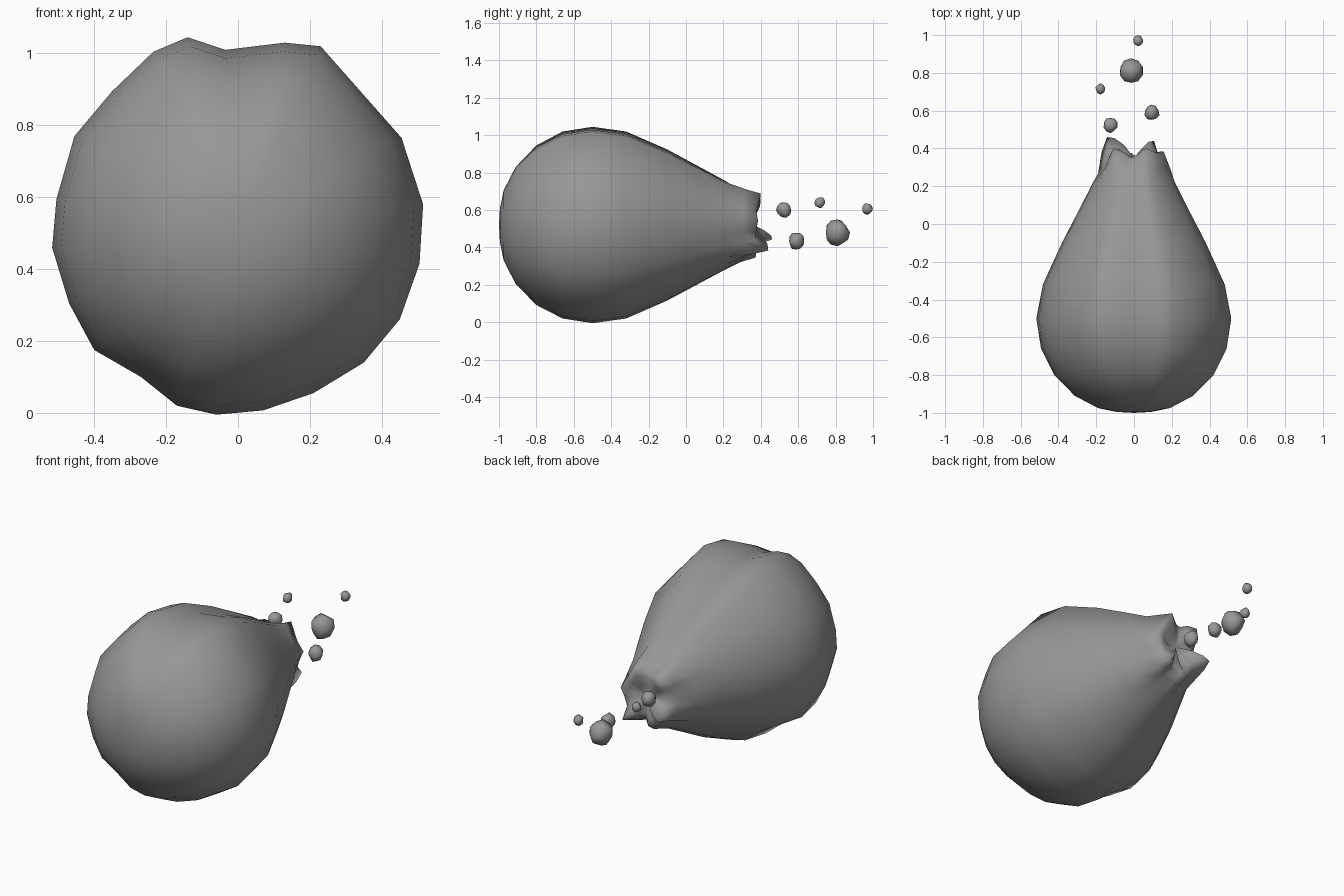
import bpy, bmesh, math, random
from mathutils import Vector

if "Cube" in bpy.data.objects:
    bpy.data.objects.remove(bpy.data.objects["Cube"])

CZ = 0.525   # height of the long axis

mat = bpy.data.materials.new("dark_grey")
mat.diffuse_color = (.31, .31, .31, 1)
mat.use_nodes = True
mat.node_tree.nodes["Principled BSDF"].inputs["Base Color"].default_value = mat.diffuse_color

# Irregular cross-section at the widest station (x, z), clockwise
section = [(.13, 1.035), (.23, 1.025), (.455, .77), (.515, .585), (.505, .42), (.45, .265),
           (.35, .145), (.21, .06), (.07, .012), (-.06, 0), (-.17, .025), (-.27, .105),
           (-.40, .18), (-.47, .31), (-.517, .465), (-.505, .60), (-.455, .775),
           (-.35, .90), (-.235, 1.01), (-.14, 1.05), (-.035, 1.015)]
# Profile along the length: y, radius, irregularity kept, sideways squeeze
profile = [(-.995, .09, .2, 1), (-.975, .19, .3, 1), (-.91, .315, .5, 1), (-.80, .425, .8, 1),
           (-.66, .495, 1, 1), (-.50, .52, 1, 1), (-.32, .495, 1, .98), (-.10, .40, 1, .96),
           (.08, .305, .9, .95), (.22, .232, .6, .94)]
# Torn tail spikes: section index -> spike tip y
spikes = {1: .40, 3: .385, 6: .44, 10: .37, 13: .46, 17: .40}


def is_side(i):
    return (i + 1) % len(section) in spikes or i - 1 in spikes


def add_ring(bm, fn, squeeze=1):
    ring = []
    for i, (x, z) in enumerate(section):
        v = Vector((x, z - CZ))
        r, y = fn(i, v.length / .52)
        d = v.normalized() * r
        ring.append(bm.verts.new((d.x * squeeze, y, CZ - .005 + d.y)))
    return ring


def torn(spike, side, gap):
    """Ring rule for the torn end: each entry is (radius, y offset for spikes or y)."""
    def fn(i, k):
        if i in spikes:
            return spike[0], spikes[i] + spike[1]
        return side if is_side(i) else gap
    return fn


def finish(bm, name):
    bmesh.ops.recalc_face_normals(bm, faces=bm.faces[:])
    me = bpy.data.meshes.new(name)
    bm.to_mesh(me)
    bm.free()
    me.materials.append(mat)
    for p in me.polygons:
        p.use_smooth = True
    ob = bpy.data.objects.new(name, me)
    bpy.context.collection.objects.link(ob)
    return ob


# Drop-shaped body, lofted from nose to torn tail
bm = bmesh.new()
rings = [add_ring(bm, lambda i, k, s=s: (s[1] * (1 + (k - 1) * s[2]), s[0]), s[3])
         for s in profile]
rings.append(add_ring(bm, torn((.21, -.08), (.185, .31), (.172, .29)), .9))
rings.append(add_ring(bm, torn((.185, 0), (.165, .375), (.148, .345)), .85))
rings.append(add_ring(bm, torn((.135, -.005), (.12, .375), (.10, .355)), .85))
rings.append(add_ring(bm, torn((.07, -.04), (.065, .36), (.06, .355)), .85))
n = len(section)
for a, b in zip(rings, rings[1:]):
    for i in range(n):
        j = (i + 1) % n
        bm.faces.new((a[i], a[j], b[j], b[i]))
for ring, y in ((rings[0], -1.0), (rings[-1], .35)):
    c = bm.verts.new((0, y, CZ))
    for i in range(n):
        bm.faces.new((ring[i], ring[(i + 1) % n], c))
finish(bm, "drop_body")

# Loose lumpy droplets trailing behind: x, y, z, radius
random.seed(4)
droplets = [(-.125, .525, .60, .040), (.095, .59, .435, .042), (-.177, .715, .64, .028),
            (-.015, .81, .48, .064), (.02, .97, .607, .028)]
for k, (x, y, z, r) in enumerate(droplets):
    bm = bmesh.new()
    bmesh.ops.create_icosphere(bm, subdivisions=2, radius=r)
    for v in bm.verts:
        v.co *= random.uniform(.90, 1.12)
        v.co.x *= .92
        v.co.z *= 1.06
        v.co += Vector((x, y, z))
    finish(bm, f"droplet_{k + 1}")
